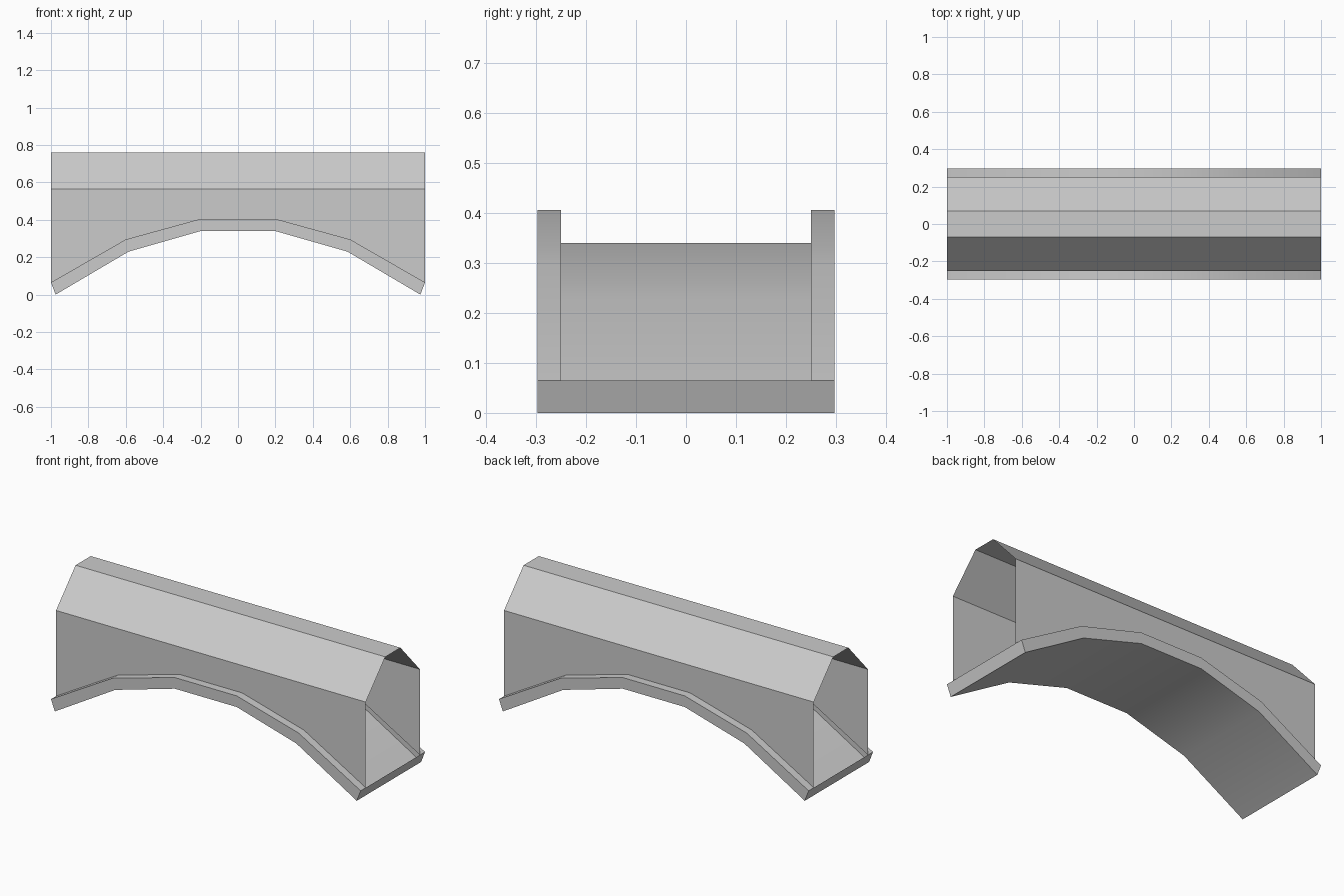
import bpy
import bmesh
import math

cube = bpy.data.objects.get("Cube")
if cube:
    bpy.data.objects.remove(cube, do_unlink=True)

# Single plain grey
grey = bpy.data.materials.new("plain_grey")
grey.use_nodes = True
colour = (0.6, 0.6, 0.6, 1)
grey.diffuse_color = colour
grey.node_tree.nodes["Principled BSDF"].inputs["Base Color"].default_value = colour


def mirrored(half):
    """Mirror a half outline, listed from the +x end inward, across x = 0."""
    return [(-x, z) for x, z in half] + half[::-1]


def loft(name, rows, end_rows=()):
    """Skin a sheet across rows of points; end_rows picks the rows to cap."""
    bm = bmesh.new()
    grid = [[bm.verts.new(p) for p in row] for row in rows]
    for a, b in zip(grid, grid[1:]):
        for i in range(len(a) - 1):
            bm.faces.new((a[i], a[i + 1], b[i + 1], b[i]))
    if end_rows:
        bm.faces.new([grid[r][0] for r in end_rows])
        bm.faces.new([grid[r][-1] for r in reversed(end_rows)])
    mesh = bpy.data.meshes.new(name)
    bm.to_mesh(mesh)
    bm.free()
    mesh.materials.append(grey)
    obj = bpy.data.objects.new(name, mesh)
    bpy.context.collection.objects.link(obj)
    bpy.ops.object.select_all(action='DESELECT')
    obj.select_set(True)
    bpy.context.view_layer.objects.active = obj
    bpy.ops.object.shade_smooth_by_angle(angle=math.radians(30))
    return obj


arch_top = mirrored([(1, 0.065), (0.6, 0.295), (0.2, 0.405)])
arch_bottom = mirrored([(0.975, 0), (0.585, 0.23), (0.2, 0.34)])
RIM, WALL, RIDGE = 0.297, 0.25, 0.07


def arch_row(outline, y):
    return [(x, y, z) for x, z in outline]


def level_row(y, z):
    return [(x, y, z) for x, _ in arch_top]


# Arched base: ledges, sides and underside, open between the walls
loft("arched_base", [
    arch_row(arch_top, WALL),
    arch_row(arch_top, RIM),
    arch_row(arch_bottom, RIM),
    arch_row(arch_bottom, -RIM),
    arch_row(arch_top, -RIM),
    arch_row(arch_top, -WALL),
], end_rows=(1, 2, 3, 4))

# Thin walls and bevelled roof, open at both ends
loft("walls_and_roof", [
    arch_row(arch_top, -WALL),
    level_row(-WALL, 0.565),
    level_row(-RIDGE, 0.76),
    level_row(RIDGE, 0.76),
    level_row(WALL, 0.565),
    arch_row(arch_top, WALL),
])
